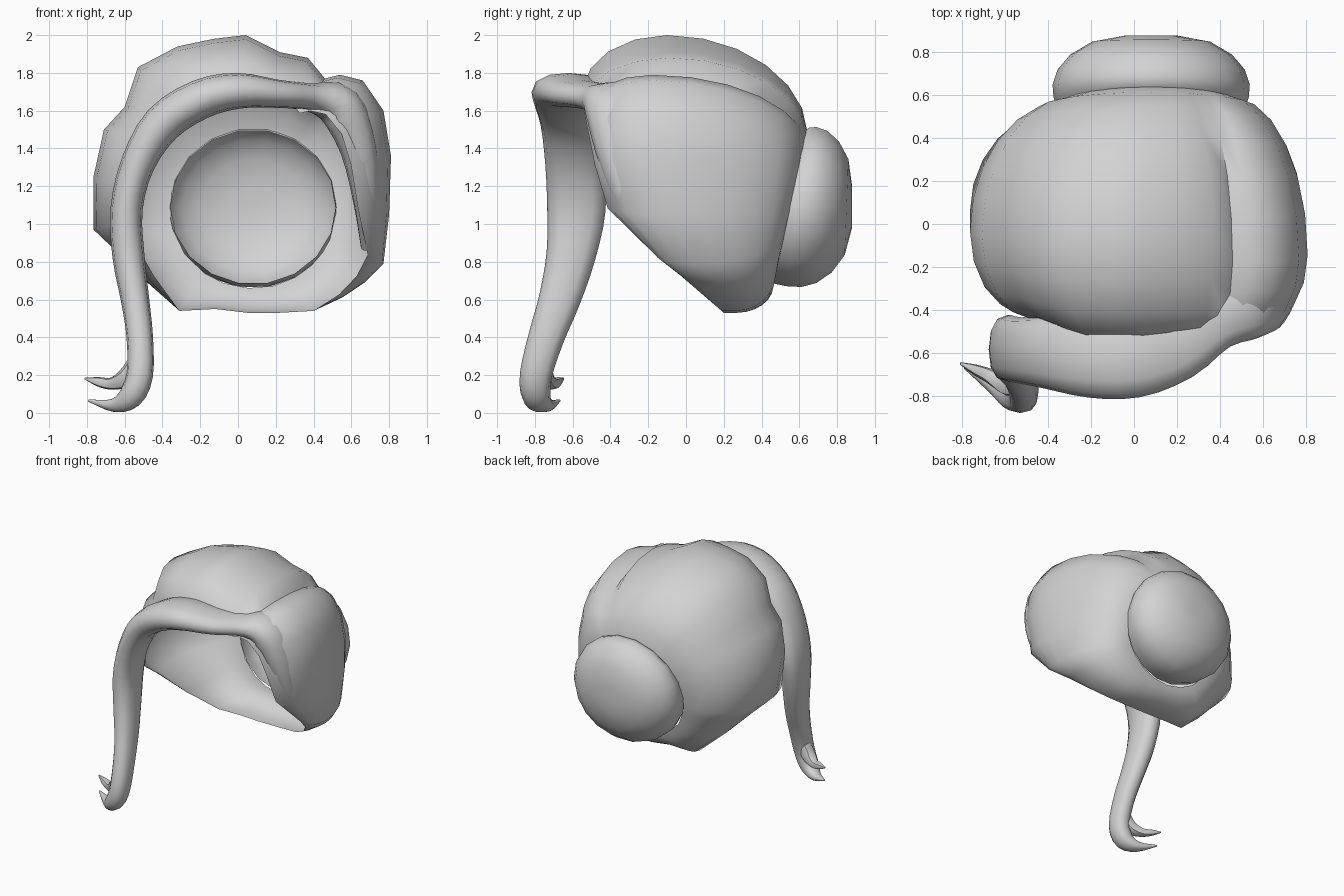
import bpy, bmesh, math
from mathutils import Vector

if "Cube" in bpy.data.objects:
    bpy.data.objects.remove(bpy.data.objects["Cube"])

grey = bpy.data.materials.new("hair_grey")
grey.diffuse_color = (0.65, 0.65, 0.65, 1)
grey.use_nodes = True
grey.node_tree.nodes["Principled BSDF"].inputs["Base Color"].default_value = grey.diffuse_color


def loft(name, rings, cap_start=False, cap_end=False, angle=50):
    """Skin closed rings of equal length; caps are fans to the ring centre."""
    bm = bmesh.new()
    vr = [[bm.verts.new(p) for p in r] for r in rings]
    n = len(rings[0])
    for a, b in zip(vr, vr[1:]):
        for i in range(n):
            bm.faces.new((a[i], a[(i + 1) % n], b[(i + 1) % n], b[i]))
    for use, ring in ((cap_start, vr[0]), (cap_end, vr[-1])):
        if use:
            c = bm.verts.new(sum((v.co for v in ring), Vector()) / n)
            for i in range(n):
                bm.faces.new((ring[i], ring[(i + 1) % n], c))
    bmesh.ops.recalc_face_normals(bm, faces=bm.faces)
    me = bpy.data.meshes.new(name)
    bm.to_mesh(me)
    bm.free()
    ob = bpy.data.objects.new(name, me)
    bpy.context.collection.objects.link(ob)
    me.materials.append(grey)
    bpy.ops.object.select_all(action='DESELECT')
    bpy.context.view_layer.objects.active = ob
    ob.select_set(True)
    bpy.ops.object.shade_smooth_by_angle(angle=math.radians(angle))
    return ob


def lerp_table(table, z):
    """Piecewise linear lookup, table sorted by rising z."""
    if z <= table[0][0]:
        return table[0][1]
    for (z0, v0), (z1, v1) in zip(table, table[1:]):
        if z <= z1:
            return v0 + (v1 - v0) * (z - z0) / (z1 - z0)
    return table[-1][1]


def smooth_path(pts, steps=3):
    """Catmull-Rom through tuples of any length."""
    p = [Vector(q) for q in pts]
    p = [2 * p[0] - p[1]] + p + [2 * p[-1] - p[-2]]
    out = []
    for i in range(1, len(p) - 2):
        a, b, c, d = p[i - 1:i + 3]
        for s in range(steps):
            t = s / steps
            out.append(0.5 * (2 * b + (c - a) * t + (2 * a - 5 * b + 4 * c - d) * t * t
                              + (3 * b - a - 3 * c + d) * t ** 3))
    return out + [p[-2]]


def lock(name, pts, sides=12):
    """Tapered oval tube; each point is x, y, z, half width, half depth."""
    path = smooth_path(pts)
    pos = [Vector(q[:3]) for q in path]
    rings = []
    for i, q in enumerate(path):
        t = (pos[min(i + 1, len(pos) - 1)] - pos[max(i - 1, 0)]).normalized()
        d = Vector((0, 1, 0))
        d = (d - t * d.dot(t)).normalized()
        w = t.cross(d)
        ring = []
        for k in range(sides):
            c, s = math.cos(k * math.tau / sides), math.sin(k * math.tau / sides)
            ring.append(pos[i] + w * q[3] * math.copysign(abs(c) ** .85, c)
                        + d * q[4] * math.copysign(abs(s) ** .85, s))
        rings.append(ring)
    return loft(name, rings, True, True)


# Hair cap: open shell from the face rim, over the widest outline, to the bun hole
outline = [(.81, 1.36), (.77, 1.6), (.66, 1.76), (.54, 1.79), (.46, 1.77), (.37, 1.88),
           (.22, 1.91), (.04, 2.0), (-.13, 1.98), (-.32, 1.94), (-.53, 1.83), (-.6, 1.62),
           (-.71, 1.5), (-.765, 1.25), (-.765, .97), (-.67, .88), (-.48, .69), (-.31, .54),
           (-.12, .55), (.05, .53), (.22, .53), (.4, .54), (.55, .61), (.67, .69),
           (.77, .79), (.80, 1.05)]
rim_y = [(.53, .2), (.72, -.02), (.85, -.18), (1.0, -.39), (1.3, -.48), (1.6, -.54)]
wide_y = [(.53, .27), (.8, .13), (1.2, -.03), (2.0, -.1)]
rim_scale = [(.55, 1.0), (.8, .88), (1.1, .76), (1.5, .7), (2.0, .66)]
CX, CZ = .08, 1.08

columns = []
for x, z in outline:
    f = lerp_table(rim_scale, z)
    rx, rz = .05 + (x - .05) * f, 1.2 + (z - 1.2) * f
    ry = lerp_table(rim_y, rz)
    wy = lerp_table(wide_y, z)
    if x > .45 and z > .75:                 # fuller side puff on the right
        wy -= .1
    if x < -.5 and z > .8:                  # left side set further back
        ry += .06
    wy = max(wy, ry + .04)
    a = math.atan2(z - CZ, x - CX)
    hx, hz = CX + .44 * math.cos(a), CZ + .42 * math.sin(a)
    hy = .55 + .09 * math.sin(a)
    col = []
    for k in range(5):                      # rim to widest
        t = math.pi / 2 * (1 - k / 4)
        c, s = math.cos(t) ** 1.1, math.sin(t)
        col.append((rx + (x - rx) * c, wy + (ry - wy) * s, rz + (z - rz) * c))
    for k in range(1, 7):                   # widest to bun hole
        t = math.pi / 2 * k / 6
        c, s = math.cos(t) ** 1.1, math.sin(t)
        col.append((hx + (x - hx) * c, wy + (hy - wy) * s, hz + (z - hz) * c))
    columns.append(col)
loft("hair_cap", [list(r) for r in zip(*columns)])

# Bun: hollow dome behind the cap, its first ring tilted to sit on the hole
bun = []
for r, y, tilt in ((.95, .54, .09), (.99, .59, .06), (1.0, .65, .04), (.95, .72, .03),
                   (.82, .79, .02), (.6, .85, .01), (.25, .88, 0)):
    bun.append([(CX + .46 * r * math.cos(a), y + tilt * math.sin(a),
                 CZ + .01 + .43 * r * math.sin(a))
                for a in (math.tau * k / 18 for k in range(18))])
loft("bun", bun, cap_end=True)

# Fringe: sweeps from the right side over the brow and hangs down on the left
lock("fringe_lock", [
    (.68, -.14, .88, .03, .05), (.68, -.25, 1.12, .07, .12), (.64, -.33, 1.4, .10, .15),
    (.54, -.37, 1.62, .12, .17), (.38, -.45, 1.67, .075, .14), (.2, -.56, 1.69, .075, .17),
    (0, -.62, 1.705, .095, .19), (-.2, -.62, 1.66, .105, .19), (-.4, -.6, 1.53, .105, .17),
    (-.53, -.59, 1.32, .09, .155), (-.59, -.58, 1.08, .085, .155), (-.58, -.61, .83, .085, .13),
    (-.545, -.67, .6, .075, .11), (-.52, -.74, .4, .07, .095), (-.52, -.795, .2, .07, .085),
    (-.57, -.79, .085, .065, .075), (-.66, -.74, .04, .035, .045), (-.79, -.67, .065, .006, .006)])

# Small upper prong at the curled tip
lock("tip_prong", [
    (-.53, -.76, .29, .04, .05), (-.59, -.75, .19, .05, .05), (-.67, -.71, .155, .032, .035),
    (-.74, -.68, .165, .025, .025), (-.81, -.65, .182, .005, .006)], 8)
